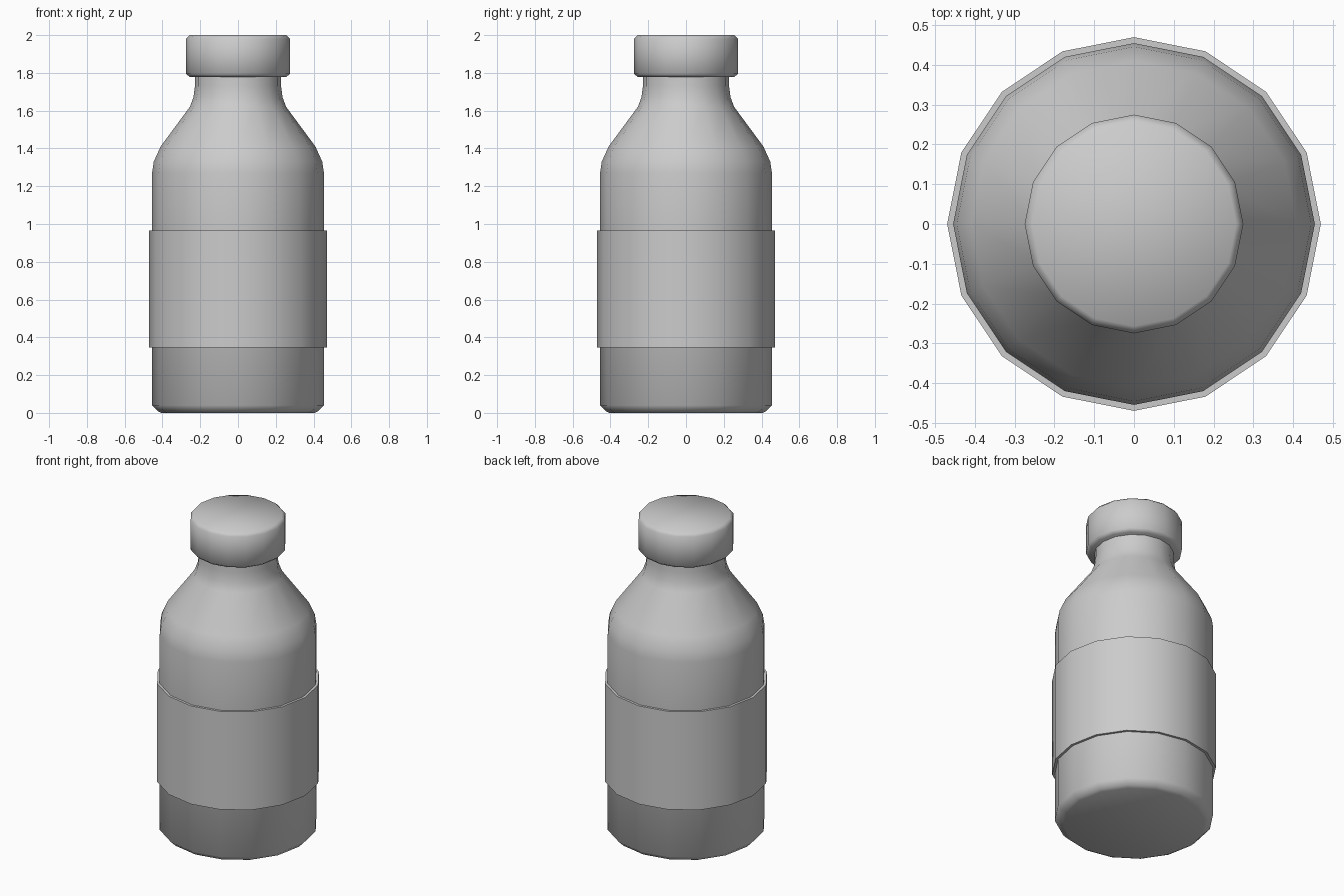
import bpy
import bmesh
from math import cos, sin, tau, radians

SIDES = 16

cube = bpy.data.objects.get("Cube")
if cube:
    bpy.data.objects.remove(cube, do_unlink=True)

grey = bpy.data.materials.new("plain grey")
grey.use_nodes = True
colour = (0.6, 0.6, 0.6, 1)
grey.diffuse_color = colour
grey.node_tree.nodes["Principled BSDF"].inputs["Base Color"].default_value = colour


def lathe(name, profile, angle, ring=False):
    """Turn a (radius, height) profile about z; a ring closes on itself, otherwise the ends are filled."""
    bm = bmesh.new()
    loops = [[bm.verts.new((r * cos(tau * i / SIDES), r * sin(tau * i / SIDES), z))
              for i in range(SIDES)] for r, z in profile]
    uppers = loops[1:] + loops[:1] if ring else loops[1:]
    for low, high in zip(loops, uppers):
        for i in range(SIDES):
            j = (i + 1) % SIDES
            bm.faces.new((low[i], low[j], high[j], high[i]))
    if not ring:
        bm.faces.new(loops[0][::-1])
        bm.faces.new(loops[-1])
    bmesh.ops.recalc_face_normals(bm, faces=bm.faces)
    mesh = bpy.data.meshes.new(name)
    bm.to_mesh(mesh)
    bm.free()
    mesh.materials.append(grey)
    obj = bpy.data.objects.new(name, mesh)
    bpy.context.collection.objects.link(obj)
    bpy.ops.object.select_all(action='DESELECT')
    obj.select_set(True)
    bpy.context.view_layer.objects.active = obj
    bpy.ops.object.shade_smooth_by_angle(angle=radians(angle))
    return obj


# Bottle with chamfered base, sloping shoulder and straight neck
lathe("bottle_body", [
    (0.405, 0), (0.425, 0.01), (0.455, 0.04), (0.455, 1.27), (0.446, 1.33),
    (0.41, 1.41), (0.255, 1.62), (0.236, 1.67), (0.228, 1.73), (0.228, 1.80),
], 60)

# Wrapped label band standing slightly proud of the body
lathe("label_band", [(0.45, 0.345), (0.47, 0.345), (0.47, 0.965), (0.45, 0.965)], 30, ring=True)

# Screw cap with softened rims
lathe("cap", [
    (0.255, 1.778), (0.275, 1.795), (0.275, 1.98), (0.257, 2.0),
], 60)
